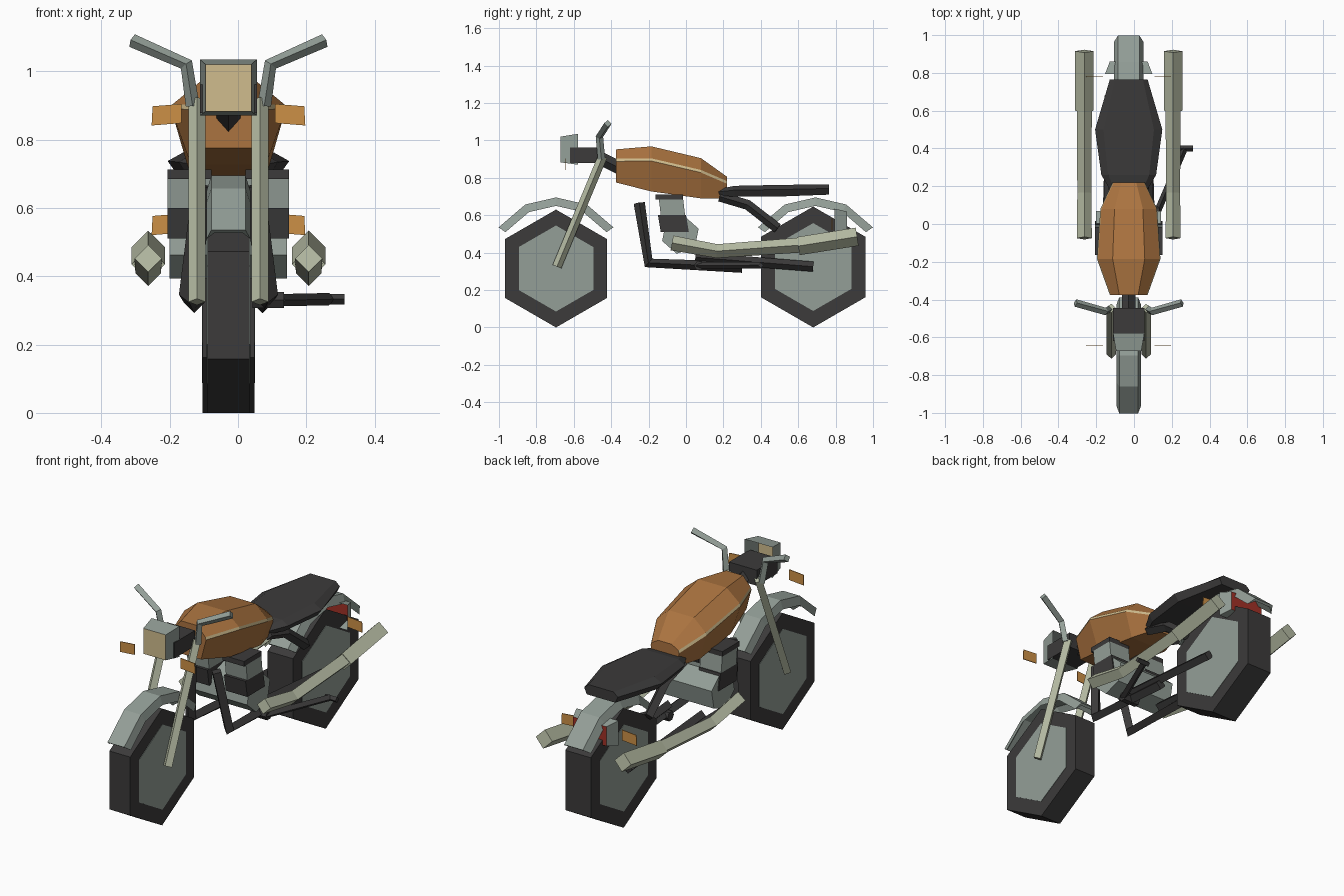
import bpy, bmesh
from math import cos, sin, pi, radians
from mathutils import Vector

if "Cube" in bpy.data.objects:
    bpy.data.objects.remove(bpy.data.objects["Cube"])

CENTRE_X = -0.028  # the stand sticks out to the left, so the bike sits off-centre


def material(name, rgb):
    col = [(c / 255) ** 2.2 for c in rgb] + [1]
    m = bpy.data.materials.new(name)
    m.use_nodes = True
    m.diffuse_color = col
    m.node_tree.nodes["Principled BSDF"].inputs["Base Color"].default_value = col
    return m


STEEL = material("grey_metal", (146, 157, 150))
BLACK = material("black_rubber", (62, 61, 61))
PAINT = material("tank_brown", (170, 115, 66))
AMBER = material("amber", (203, 143, 72))
CREAM = material("cream", (207, 187, 140))
PALE = material("pale_metal", (180, 186, 162))
RED = material("tail_red", (160, 52, 42))


def loft(name, rings, mats, rule=None, caps=(True, True), cap_mat=0):
    """Skin a row of equal rings; rule(segment) picks the material."""
    bm = bmesh.new()
    vs = [[bm.verts.new(p) for p in r] for r in rings]
    n = len(vs[0])
    for a, b in zip(vs, vs[1:]):
        for i in range(n):
            j = (i + 1) % n
            f = bm.faces.new((a[i], a[j], b[j], b[i]))
            f.material_index = rule(i) if rule else 0
    for on, ring in zip(caps, (vs[0], vs[-1])):
        if on:
            bm.faces.new(ring).material_index = cap_mat
    bmesh.ops.recalc_face_normals(bm, faces=bm.faces)
    me = bpy.data.meshes.new(name)
    bm.to_mesh(me)
    bm.free()
    for m in mats:
        me.materials.append(m)
    ob = bpy.data.objects.new(name, me)
    ob.location.x = CENTRE_X
    bpy.context.collection.objects.link(ob)


def tube(name, path, radii, mat, ref=(1, 0, 0), sides=4):
    """Diamond-section bar along a path."""
    pts = [Vector(p) for p in path]
    if not isinstance(radii, list):
        radii = [radii] * len(pts)
    rings = []
    for k, p in enumerate(pts):
        t = Vector()
        if k:
            t += (p - pts[k - 1]).normalized()
        if k < len(pts) - 1:
            t += (pts[k + 1] - p).normalized()
        t.normalize()
        u = Vector(ref)
        u = (u - t * u.dot(t)).normalized()
        v = t.cross(u)
        rings.append([p + radii[k] * (u * cos(2 * pi * i / sides) + v * sin(2 * pi * i / sides))
                      for i in range(sides)])
    loft(name, rings, [mat])


def rect(y, w, z0, z1):
    return [(-w, y, z0), (w, y, z0), (w, y, z1), (-w, y, z1)]


def box(name, x0, x1, y0, y1, z0, z1, mat, lean=0):
    rings = [[(x0, y0 + d, z), (x1, y0 + d, z), (x1, y1 + d, z), (x0, y1 + d, z)]
             for z, d in ((z0, lean), (z1, 0))]
    loft(name, rings, [mat])


def hexagon(x, y, z, r, turn=0):
    return [(x, y + r * sin(i * pi / 3 + turn), z + r * cos(i * pi / 3 + turn)) for i in range(6)]


def mirrored(half):
    """Close a half section given as (y, [(x, z), ...])."""
    y, pts = half
    return [(x, y, z) for x, z in pts] + [(-x, y, z) for x, z in reversed(pts)]


# Wheels and mudguards
for end, y, r, hub, hw, guard, top in (("front", -0.695, 0.315, 0.23, 0.062, 0.064, 0.05),
                                       ("rear", 0.68, 0.323, 0.235, 0.076, 0.079, 0.056)):
    loft(end + "_wheel", [hexagon(x, y, r, r) for x in (-hw, hw)], [BLACK])
    for s, side in ((-1, "_right"), (1, "_left")):
        loft(end + side + "_wheel_disc",
             [hexagon(s * x, y, r, hub) for x in (hw - 0.003, hw + 0.002)], [STEEL])
    cy = y + (0.012 if end == "rear" else 0)
    rings = []
    for a in (145, 116, 90, 64, 35):
        c, s = cos(radians(a)), sin(radians(a))
        rings.append([(x, cy + q * c, 0.32 + q * s) for x, q in
                      ((-guard, 0.33), (-top, 0.375), (top, 0.375),
                       (guard, 0.33), (top - 0.008, 0.36), (0.008 - top, 0.36))])
    loft(end + "_mudguard", rings, [STEEL])

# Fuel tank: y, top, side and bottom half-widths, then top, stripe and bottom heights
rings = []
for y, wt, w, wb, zt, zs, zb in ((-0.375, 0.05, 0.1, 0.07, 0.952, 0.895, 0.775),
                                 (-0.185, 0.085, 0.168, 0.11, 0.968, 0.897, 0.727),
                                 (0.08, 0.075, 0.15, 0.11, 0.905, 0.835, 0.69),
                                 (0.22, 0.04, 0.085, 0.07, 0.805, 0.775, 0.69)):
    rings.append(mirrored((y, [(wt, zt), (w - 0.005, zs + 0.007), (w, zs - 0.007), (wb, zb)])))
loft("fuel_tank", rings, [PAINT, CREAM], rule=lambda i: int(i in (1, 5)))

# Seat
rings = []
for y, w, zt, zb in ((0.15, 0.08, 0.735, 0.705), (0.26, 0.145, 0.757, 0.7),
                     (0.5, 0.178, 0.762, 0.7), (0.765, 0.1, 0.765, 0.71)):
    rings.append(mirrored((y, [(0.75 * w, zt), (w, zt * 0.6 + zb * 0.4), (0.85 * w, zb)])))
loft("seat", rings, [BLACK])

# Headlight and tail light: open shells closed by a coloured lens
loft("headlight", [rect(-0.672, 0.067, 0.883, 1.02), rect(-0.578, 0.083, 0.87, 1.035)],
     [STEEL, CREAM], caps=(True, False), cap_mat=1)
loft("tail_light", [rect(0.86, 0.1, 0.515, 0.62), rect(0.795, 0.125, 0.5, 0.635)],
     [STEEL, RED], caps=(True, False), cap_mat=1)
box("instrument_block", -0.083, 0.083, -0.62, -0.445, 0.878, 0.962, BLACK)
tube("steering_neck", [(0, -0.47, 0.91), (0, -0.34, 0.845)], 0.035, BLACK)

# Engine
loft("crankcase", [hexagon(x, -0.03, 0.495, 0.103, 0.2) for x in (-0.172, 0.172)], [STEEL])

# Parts repeated on both sides
for s, side in ((-1, "right_"), (1, "left_")):
    x0, x1 = sorted((s * 0.05, s * 0.178))
    box(side + "cylinder_base", x0, x1, -0.15, 0, 0.51, 0.6, BLACK, 0.015)
    box(side + "cylinder_barrel", x0, x1, -0.145, -0.015, 0.6, 0.685, STEEL, 0.01)
    box(side + "cylinder_head", x0, x1, -0.163, -0.015, 0.685, 0.712, BLACK)
    tube(side + "fork", [(s * 0.092, -0.445, 0.915), (s * 0.092, -0.69, 0.325)], 0.025, PALE)
    tube(side + "handlebar", [(s * 0.105, -0.452, 0.9), (s * 0.123, -0.463, 1.02),
                              (s * 0.282, -0.418, 1.09)], 0.02, STEEL, ref=(0, 1, 0))
    tube(side + "exhaust", [(s * 0.235, -0.075, 0.452), (s * 0.235, 0.165, 0.408),
                            (s * 0.235, 0.61, 0.44)], [0.04, 0.037, 0.04], PALE)
    tube(side + "silencer", [(s * 0.235, 0.6, 0.435), (s * 0.235, 0.915, 0.485)], 0.049, PALE)
    tube(side + "frame_rail", [(s * 0.075, -0.25, 0.665), (s * 0.115, -0.2, 0.345),
                               (s * 0.1, 0.3, 0.322)], 0.03, BLACK)
    tube(side + "swingarm", [(s * 0.1, 0.05, 0.375), (s * 0.1, 0.68, 0.325)], 0.027, BLACK)
    tube(side + "subframe", [(s * 0.08, 0.18, 0.7), (s * 0.08, 0.33, 0.655),
                             (s * 0.09, 0.49, 0.53)], 0.027, BLACK)
    # Indicators: thin tilted plates facing forward
    for end, y, z in (("front", -0.645, 0.873), ("rear", 0.78, 0.552)):
        rings = [[(s * x, y + d, z + h - (x - 0.18) * 0.08) for x, h in
                  ((0.137, -0.028), (0.225, -0.028), (0.222, 0.028), (0.137, 0.028))]
                 for d in (-0.002, 0.002)]
        loft(side + end + "_indicator", rings, [AMBER])

# Side stand, folded back
tube("stand_pivot", [(0.07, 0.07, 0.33), (0.163, 0.07, 0.33)], 0.027, BLACK, ref=(0, 1, 0), sides=6)
tube("stand_leg", [(0.15, 0.06, 0.33), (0.295, 0.4, 0.333)], 0.018, BLACK)
tube("stand_foot", [(0.27, 0.4, 0.333), (0.34, 0.4, 0.333)], 0.015, BLACK, ref=(0, 1, 0))
